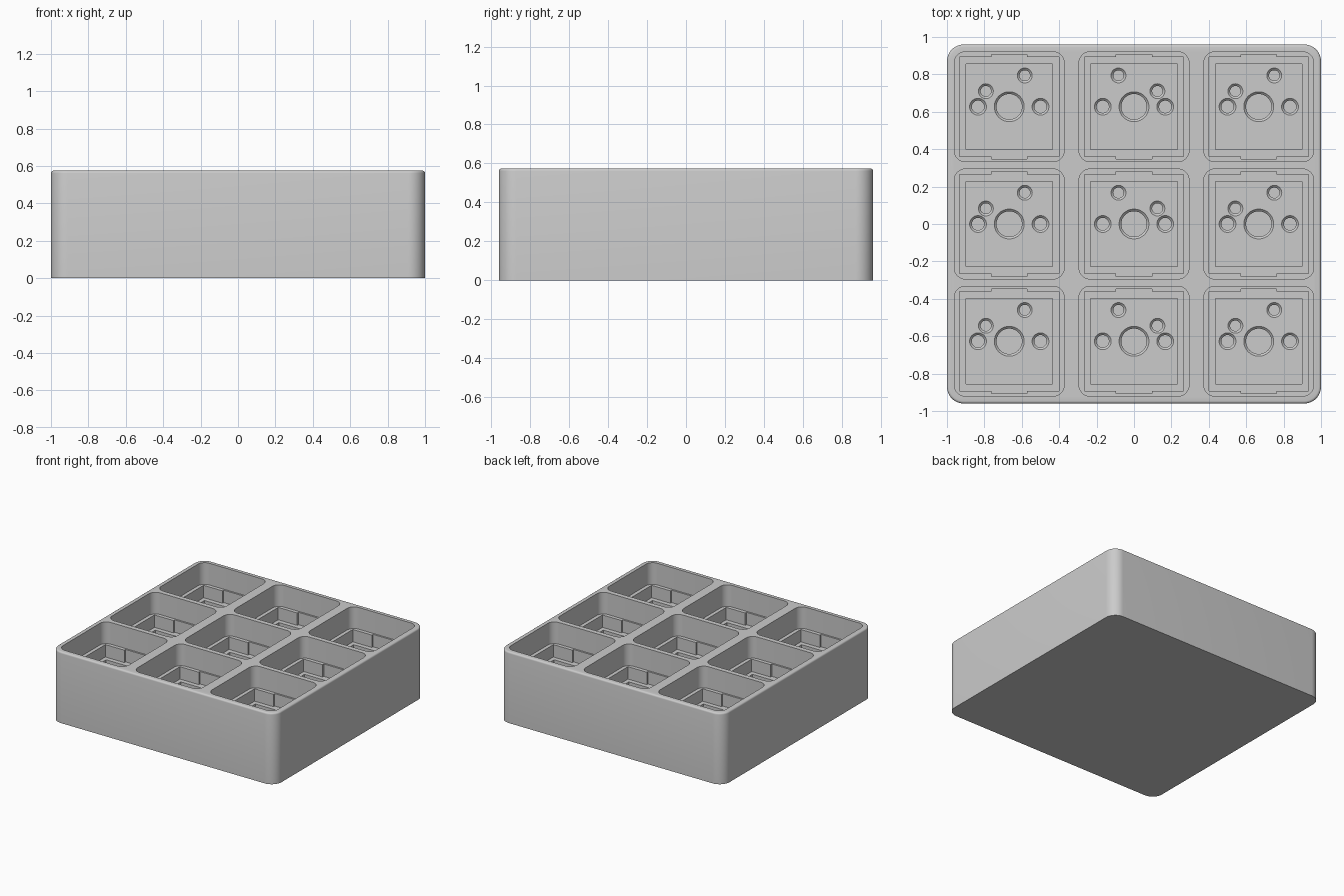
import bpy, bmesh
from math import cos, sin, pi, radians

if "Cube" in bpy.data.objects:
    bpy.data.objects.remove(bpy.data.objects["Cube"])

HEIGHT = 0.575
SHELF, LEDGE, FLOOR, PIN_END = 0.40, 0.30, 0.22, 0.10
PITCH_X, PITCH_Y = 0.667, 0.627


def round_rect(w, d, r, n=8):
    pts = []
    for k, (sx, sy) in enumerate([(1, 1), (-1, 1), (-1, -1), (1, -1)]):
        for i in range(n + 1):
            a = (k + i / n) * pi / 2
            pts.append((sx * (w / 2 - r) + r * cos(a), sy * (d / 2 - r) + r * sin(a)))
    return pts


def rect(w, d):
    return [(w / 2, d / 2), (-w / 2, d / 2), (-w / 2, -d / 2), (w / 2, -d / 2)]


def circle(r, n=32):
    return [(r * cos(2 * pi * i / n), r * sin(2 * pi * i / n)) for i in range(n)]


def loft(bm, layers, cx=0, cy=0):
    """Closed solid through (outline, z) layers, bottom to top."""
    rings = [[bm.verts.new((x + cx, y + cy, z)) for x, y in o] for o, z in layers]
    for a, b in zip(rings, rings[1:]):
        for i in range(len(a)):
            j = (i + 1) % len(a)
            bm.faces.new((a[i], a[j], b[j], b[i]))
    bm.faces.new(rings[0][::-1])
    bm.faces.new(rings[-1])


def finish(bm, name):
    bmesh.ops.recalc_face_normals(bm, faces=bm.faces)
    me = bpy.data.meshes.new(name)
    bm.to_mesh(me)
    bm.free()
    ob = bpy.data.objects.new(name, me)
    bpy.context.collection.objects.link(ob)
    return ob


# case block with a small rounded top edge
bm = bmesh.new()
f = 0.014
layers = [(round_rect(2, 1.92, 0.09, 12), 0)]
for i in range(5):
    a = i / 4 * pi / 2
    inset = f * (1 - cos(a))
    layers.append((round_rect(2 - 2 * inset, 1.92 - 2 * inset, 0.09 - inset, 12),
                   HEIGHT - f + f * sin(a)))
loft(bm, layers)
case = finish(bm, "keypad_case")

# switch recess outline with clip notches front and back
h, v, nw, nv = 0.265, 0.265, 0.096, 0.28
half = [(h, v), (nw, v), (nw, nv), (-nw, nv), (-nw, v), (-h, v)]
notched = half + [(-x, -y) for x, y in half]

# cutters, one per level
pockets, recesses, wells, pins = (bmesh.new() for _ in range(4))
for col in (-1, 0, 1):
    for row in (-1, 0, 1):
        cx, cy = col * PITCH_X, row * PITCH_Y
        loft(pockets, [(round_rect(0.588, 0.588, 0.06), SHELF),
                       (round_rect(0.588, 0.588, 0.06), HEIGHT + 0.1)], cx, cy)
        loft(recesses, [(notched, LEDGE), (notched, SHELF + 0.05)], cx, cy)
        loft(wells, [(rect(0.465, 0.457), FLOOR), (rect(0.465, 0.457), LEDGE + 0.05)], cx, cy)
        m = -1 if col == 0 else 1  # middle column has mirrored pin holes
        for x, y, r in [(0, 0, 0.08), (-0.167, 0, 0.045), (0.167, 0, 0.045),
                        (-0.125 * m, 0.083, 0.04), (0.083 * m, 0.167, 0.04)]:
            loft(pins, [(circle(r - 0.012), PIN_END), (circle(r - 0.012), FLOOR - 0.012),
                        (circle(r), FLOOR), (circle(r), FLOOR + 0.03)], cx + x, cy + y)

bpy.context.view_layer.objects.active = case
for name, b in [("pocket", pockets), ("recess", recesses), ("well", wells), ("pin", pins)]:
    cutter = finish(b, name + "_cutter")
    cutter.hide_render = True
    mod = case.modifiers.new(name, 'BOOLEAN')
    mod.operation = 'DIFFERENCE'
    mod.solver = 'EXACT'
    mod.object = cutter
    bpy.ops.object.modifier_apply(modifier=mod.name)
    bpy.data.objects.remove(cutter)

bpy.ops.object.select_all(action='DESELECT')
case.select_set(True)
bpy.ops.object.shade_smooth_by_angle(angle=radians(30))
